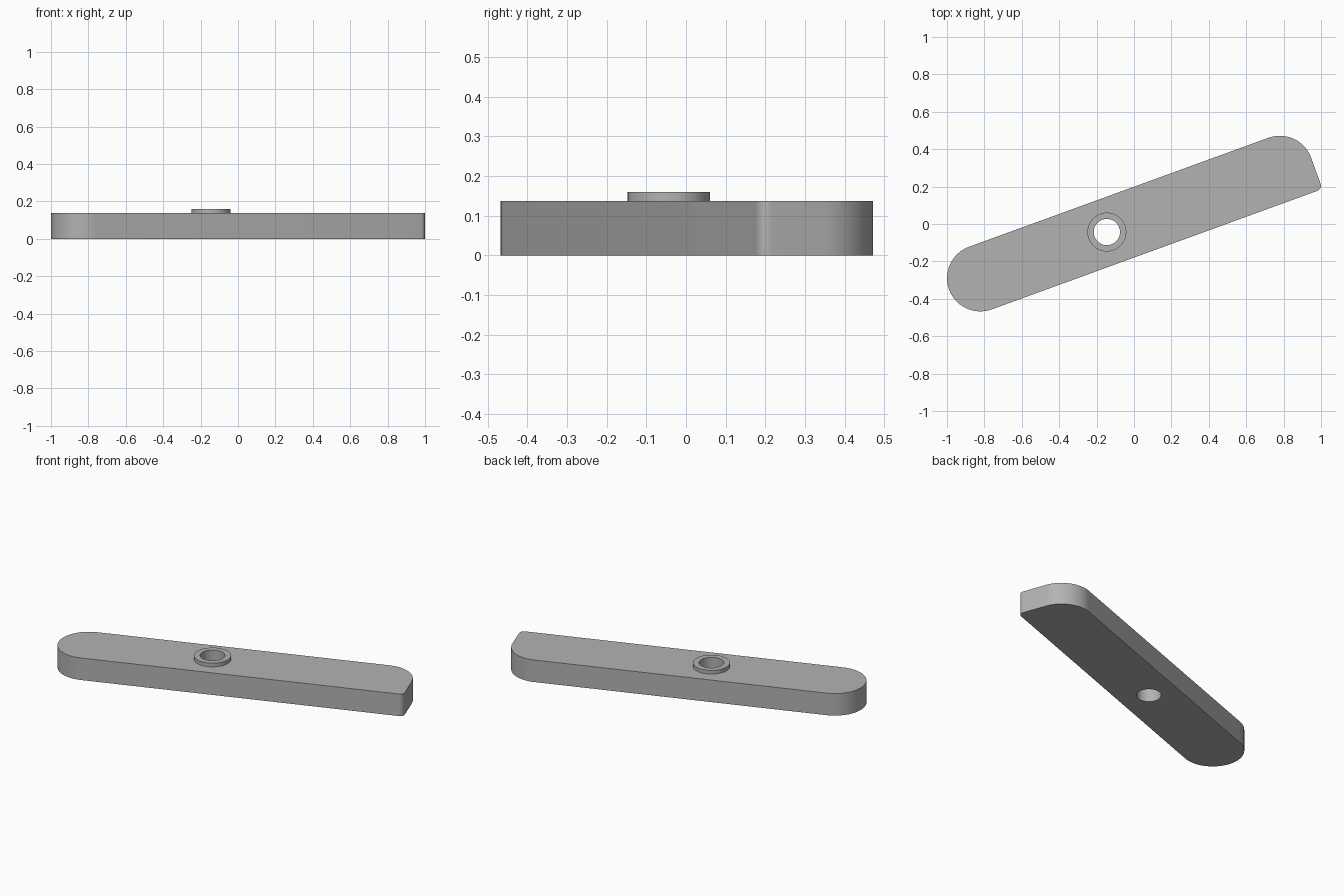
import bpy, bmesh, math
from mathutils import Matrix

cube = bpy.data.objects.get("Cube")
if cube:
    bpy.data.objects.remove(cube, do_unlink=True)

grey = bpy.data.materials.new("plain grey")
grey.use_nodes = True
colour = (0.45, 0.45, 0.45, 1)
grey.diffuse_color = colour
grey.node_tree.nodes["Principled BSDF"].inputs["Base Color"].default_value = colour

HALF_WIDTH = 0.178
BORE = 0.07
PLATE_TOP = 0.137
BOSS_TOP = 0.16

# Local frame: bore at the origin, bar running along x
placement = Matrix.Translation((-0.145, -0.043, 0)) @ Matrix.Rotation(math.radians(20), 4, 'Z')


def arc(cx, cy, radius, start, end, steps):
    angles = [math.radians(start + (end - start) * i / steps) for i in range(steps + 1)]
    return [(cx + radius * math.cos(a), cy + radius * math.sin(a)) for a in angles]


def circle(radius):
    return arc(0, 0, radius, 0, 360, 64)[:-1]


def extruded_part(name, outline, hole, bottom, top):
    """Fill the area between two closed loops and extrude it upward."""
    bm = bmesh.new()
    edges = []
    for loop in (outline, hole):
        verts = [bm.verts.new((x, y, bottom)) for x, y in loop]
        edges += [bm.edges.new((v, verts[i - 1])) for i, v in enumerate(verts)]
    bmesh.ops.triangle_fill(bm, edges=edges, use_beauty=True)
    grown = bmesh.ops.extrude_face_region(bm, geom=bm.faces[:], use_keep_orig=True)
    for v in grown["geom"]:
        if isinstance(v, bmesh.types.BMVert):
            v.co.z = top
    bmesh.ops.recalc_face_normals(bm, faces=bm.faces[:])
    bmesh.ops.transform(bm, matrix=placement, verts=bm.verts[:])
    mesh = bpy.data.meshes.new(name)
    bm.to_mesh(mesh)
    bm.free()
    mesh.materials.append(grey)
    obj = bpy.data.objects.new(name, mesh)
    bpy.context.collection.objects.link(obj)
    bpy.ops.object.select_all(action='DESELECT')
    obj.select_set(True)
    bpy.context.view_layer.objects.active = obj
    bpy.ops.object.shade_smooth_by_angle(angle=math.radians(30))
    return obj


# Bar: round end, one broad rounded corner, one tight rounded corner
FILLET = 0.03
ROUND_X = 0.984
bar_outline = (
    arc(-0.72, 0, HALF_WIDTH, 90, 270, 40)
    + arc(ROUND_X + HALF_WIDTH - FILLET, FILLET - HALF_WIDTH, FILLET, -90, 0, 12)
    + arc(ROUND_X, 0, HALF_WIDTH, 0, 90, 24)
)
extruded_part("lever_bar", bar_outline, circle(BORE), 0, PLATE_TOP)

# Raised collar around the bore
extruded_part("bore_collar", circle(0.104), circle(BORE), PLATE_TOP, BOSS_TOP)
